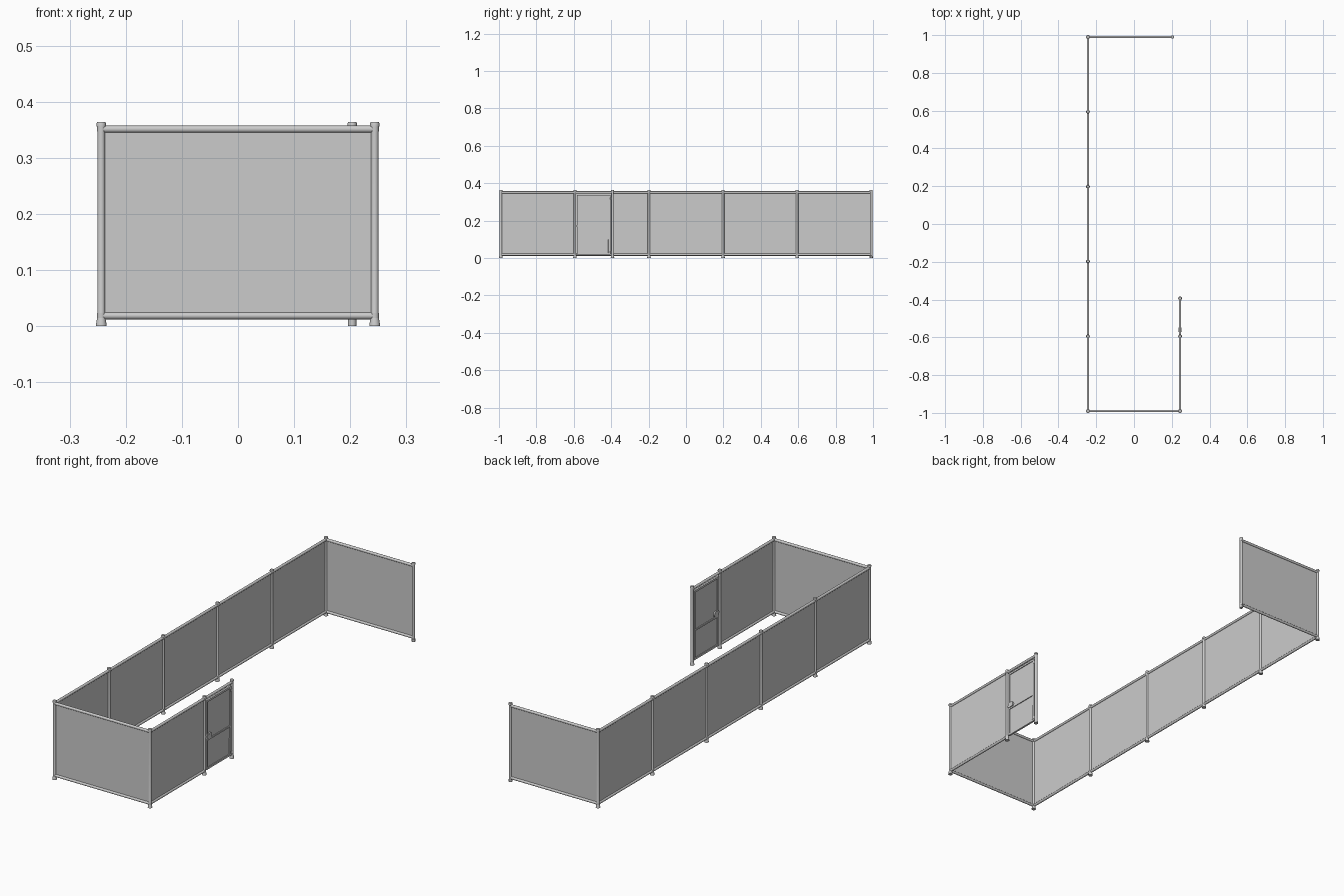
import bpy, bmesh, math
from mathutils import Vector

if "Cube" in bpy.data.objects:
    bpy.data.objects.remove(bpy.data.objects["Cube"])

X, Y, STEP = 0.2437, 0.99, 0.396
END_X, GATE_Y = 0.2035, -0.393
TOP_Z, LOW_Z = 0.351, 0.0185
FLARED = [(0, 0), (0.0098, 0), (0.0096, 0.002), (0.0075, 0.014), (0.0067, 0.017)]
STRAIGHT = [(0, 0), (0.0075, 0), (0.0075, 0.012), (0.0067, 0.013)]
CAP = [(0.0067, 0.355), (0.0082, 0.356), (0.0082, 0.3615), (0.0072, 0.364), (0, 0.364)]


def finish(name, bm):
    bmesh.ops.recalc_face_normals(bm, faces=bm.faces)
    me = bpy.data.meshes.new(name)
    bm.to_mesh(me)
    bm.free()
    ob = bpy.data.objects.new(name, me)
    bpy.context.collection.objects.link(ob)
    bpy.context.view_layer.objects.active = ob
    bpy.ops.object.select_all(action='DESELECT')
    ob.select_set(True)
    bpy.ops.object.shade_smooth_by_angle(angle=math.radians(35))
    return ob


def lathe(name, profile, x, y, n=20):
    bm = bmesh.new()
    vs = [bm.verts.new((r, 0, z)) for r, z in profile]
    es = [bm.edges.new(p) for p in zip(vs, vs[1:])]
    bmesh.ops.spin(bm, geom=vs + es, axis=(0, 0, 1), cent=(0, 0, 0),
                   steps=n, angle=2 * math.pi)
    bmesh.ops.remove_doubles(bm, verts=bm.verts, dist=1e-5)
    bmesh.ops.translate(bm, verts=bm.verts, vec=(x, y, 0))
    return finish(name, bm)


def rod(name, a, b, r, n=16):
    a, b = Vector(a), Vector(b)
    bm = bmesh.new()
    bmesh.ops.create_cone(bm, cap_ends=True, segments=n, radius1=r, radius2=r,
                          depth=(b - a).length)
    rot = (b - a).to_track_quat('Z', 'Y').to_matrix()
    bmesh.ops.rotate(bm, verts=bm.verts, matrix=rot)
    bmesh.ops.translate(bm, verts=bm.verts, vec=(a + b) / 2)
    return finish(name, bm)


def box(name, lo, hi):
    lo, hi = Vector(lo), Vector(hi)
    bm = bmesh.new()
    bmesh.ops.create_cube(bm, size=1)
    bmesh.ops.scale(bm, verts=bm.verts, vec=hi - lo)
    bmesh.ops.translate(bm, verts=bm.verts, vec=(lo + hi) / 2)
    return finish(name, bm)


def rail(name, p, q, z):
    rod(name, (*p, z), (*q, z), 0.0063)


# Plan of the fence: one continuous chain of posts
chain = [(END_X, Y)] + [(-X, Y - i * STEP) for i in range(6)]
chain += [(X, -Y), (X, -Y + STEP), (X, GATE_Y)]

# Posts with caps, feet and collars at the rails
for i, (x, y) in enumerate(chain):
    lathe("post", (STRAIGHT if i == 0 else FLARED) + CAP, x, y)
    for z in (TOP_Z, LOW_Z):
        rod("collar", (x, y, z - 0.0045), (x, y, z + 0.0045), 0.0073, 20)

# Rails and infill panels
for i, (p, q) in enumerate(zip(chain, chain[1:])):
    rail("top_rail", p, q, TOP_Z)
    if i == len(chain) - 2:
        continue
    rail("bottom_rail", p, q, LOW_Z)
    t = 0.0008
    box("panel", (min(p[0], q[0]) - t, min(p[1], q[1]) - t, LOW_Z),
        (max(p[0], q[0]) + t, max(p[1], q[1]) + t, TOP_Z))

# Gate leaf: frame, middle rail and panel
y0, y1, z0, z1, w, d = -0.582, -0.403, 0.018, 0.338, 0.009, 0.0045
for ya in (y0, y1 - w):
    box("gate_stile", (X - d, ya, z0), (X + d, ya + w, z1))
for za in (z0, z1 - w):
    box("gate_rail", (X - d, y0 + w, za), (X + d, y1 - w, za + w))
box("gate_middle_rail", (X - d, y0 + w, 0.151), (X + d, y1 - w, 0.158))
box("gate_panel", (X - 0.0008, y0 + w, z0 + w), (X + 0.0008, y1 - w, z1 - w))

# Latch with a round knob on each side
box("latch_plate", (X - 0.006, y0 + 0.002, 0.16), (X + 0.006, y0 + 0.03, 0.182))
rod("knob_spindle", (X - 0.007, -0.56, 0.171), (X + 0.007, -0.56, 0.171), 0.013, 24)
box("latch_bolt", (X - 0.003, -0.594, 0.168), (X + 0.003, y0, 0.174))

# Hinges and drop bolt beside the gate post
for z in (0.032, 0.318):
    rod("hinge_pin", (X + 0.003, -0.402, z - 0.006), (X + 0.003, -0.402, z + 0.006), 0.004)
    box("hinge_arm", (X - 0.003, y1 - 0.005, z - 0.003), (X + 0.003, GATE_Y, z + 0.003))
rod("drop_bolt", (X + 0.003, -0.413, 0.028), (X + 0.003, -0.413, 0.10), 0.003)
